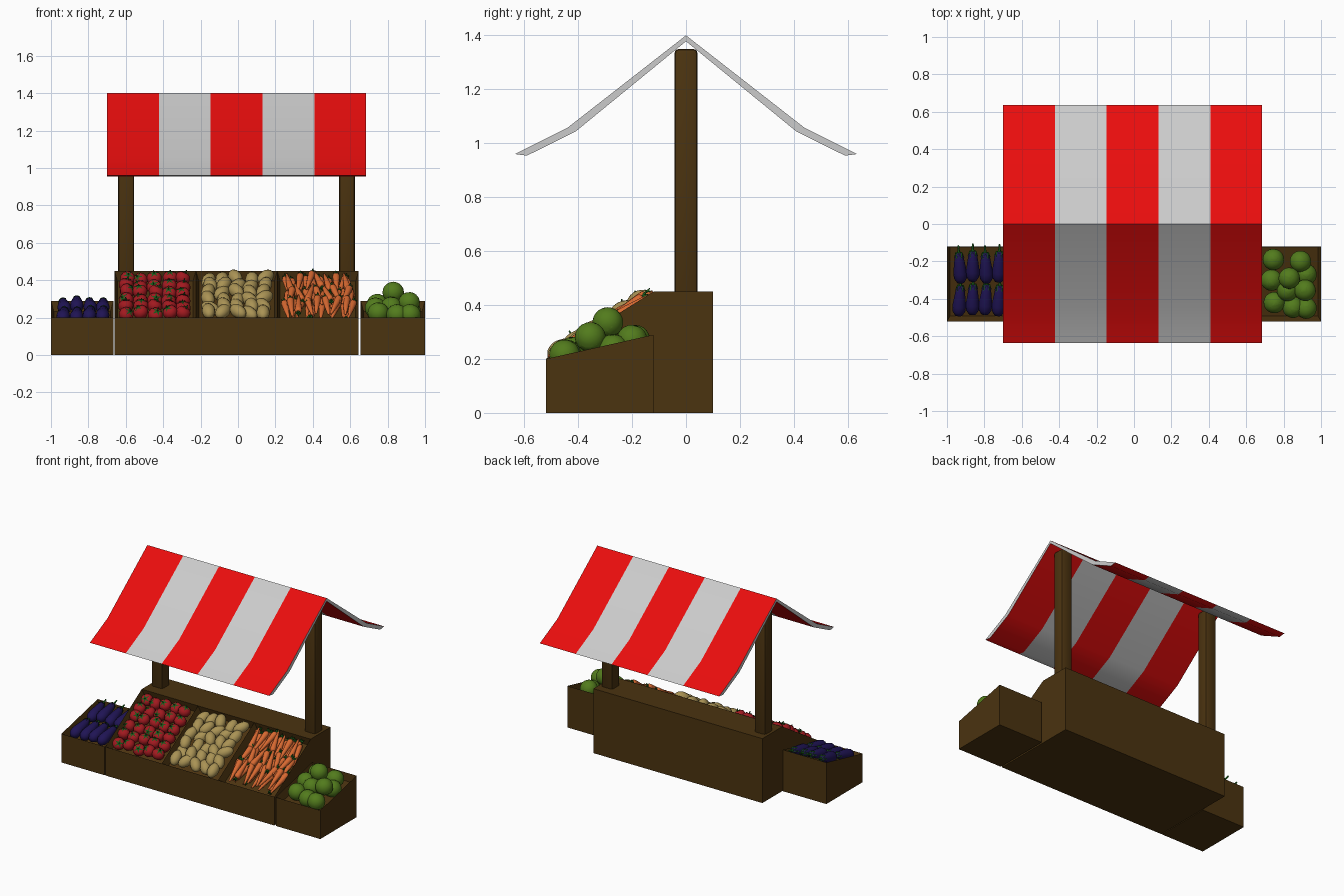
import bpy, bmesh, random
from math import sin, cos, pi, atan2, radians
from mathutils import Matrix, Vector

if "Cube" in bpy.data.objects:
    bpy.data.objects.remove(bpy.data.objects["Cube"])

random.seed(4)
T, R = Matrix.Translation, Matrix.Rotation
jit = lambda a: random.uniform(-a, a)


def material(name, *rgb):
    m = bpy.data.materials.new(name)
    m.diffuse_color = (*rgb, 1)
    m.use_nodes = True
    m.node_tree.nodes["Principled BSDF"].inputs["Base Color"].default_value = m.diffuse_color
    return m


WOOD = material("wood", 0.07, 0.033, 0.005)
RED = material("canopy_red", 0.82, 0.004, 0.004)
WHITE = material("canopy_white", 0.56, 0.56, 0.56)
TOMATO = material("tomato_red", 0.36, 0.01, 0.014)
PURPLE = material("eggplant_purple", 0.014, 0.007, 0.09)
TAN = material("potato_tan", 0.40, 0.29, 0.09)
ORANGE = material("carrot_orange", 0.68, 0.14, 0.03)
LEAF = material("leaf_green", 0.01, 0.10, 0.01)
CABBAGE = material("cabbage_green", 0.085, 0.20, 0.012)


def to_mesh(bm, name, mats, smooth=False):
    me = bpy.data.meshes.new(name)
    for f in bm.faces:
        f.smooth = smooth
    bm.to_mesh(me)
    bm.free()
    for m in mats:
        me.materials.append(m)
    return me


def place(name, me, matrix=Matrix()):
    ob = bpy.data.objects.new(name, me)
    ob.matrix_world = matrix
    bpy.context.collection.objects.link(ob)
    return ob


def sharp_smooth(ob):
    bpy.ops.object.select_all(action='DESELECT')
    ob.select_set(True)
    bpy.context.view_layer.objects.active = ob
    bpy.ops.object.shade_smooth_by_angle(angle=radians(35))


def lathe(bm, profile, seg=12, mat=0, M=Matrix()):
    """Spin (radius, height) points, bottom to top, about local z."""
    rings = []
    for r, z in profile:
        n = seg if r > 0 else 1
        rings.append([bm.verts.new(M @ Vector((r * cos(2 * pi * i / seg), r * sin(2 * pi * i / seg), z)))
                      for i in range(n)])
    for a, b in zip(rings, rings[1:]):
        for i in range(seg):
            j = (i + 1) % seg
            q = [a[i % len(a)], a[j % len(a)], b[j % len(b)], b[i % len(b)]]
            bm.faces.new(list(dict.fromkeys(q))).material_index = mat


def star(bm, n, tip, notch, mat=1):
    """Leaf star; centre, notch and tip are (radius, height)."""
    c = bm.verts.new((0, 0, notch[1] + 0.003))
    pts = []
    for i in range(2 * n):
        r, z = notch if i % 2 else tip
        pts.append(bm.verts.new((r * cos(pi * i / n), r * sin(pi * i / n), z)))
    for i in range(2 * n):
        bm.faces.new((c, pts[i], pts[(i + 1) % (2 * n)])).material_index = mat


def arc(r, n, start=-90, end=90):
    pts = [radians(start + (end - start) * i / n) for i in range(n + 1)]
    return [(0 if abs(cos(a)) < 1e-4 else r * cos(a), r * sin(a)) for a in pts]


# Wooden bins: extruded side profile, sloped face split into recessed trays
def bin_box(name, x0, x1, profile, trays=1):
    bm = bmesh.new()
    f = bm.faces.new([bm.verts.new((x0, y, z)) for y, z in profile])
    ext = bmesh.ops.extrude_face_region(bm, geom=[f])
    bmesh.ops.translate(bm, vec=(x1 - x0, 0, 0),
                        verts=[v for v in ext["geom"] if isinstance(v, bmesh.types.BMVert)])
    for i in range(1, trays):
        bmesh.ops.bisect_plane(bm, geom=bm.verts[:] + bm.edges[:] + bm.faces[:],
                               plane_co=(x0 + (x1 - x0) * i / trays, 0, 0), plane_no=(1, 0, 0))
    bmesh.ops.recalc_face_normals(bm, faces=bm.faces[:])
    slopes = [f for f in bm.faces if 0.3 < f.normal.z < 0.99]
    down = slopes[0].normal * -0.055
    bmesh.ops.inset_individual(bm, faces=slopes, thickness=0.022)
    bmesh.ops.translate(bm, vec=down, verts=list({v for f in slopes for v in f.verts}))
    return place(name, to_mesh(bm, name, [WOOD]))


side = [(-0.52, 0), (-0.12, 0), (-0.12, 0.29), (-0.52, 0.20)]
bin_box("main_counter", -0.66, 0.645,
        [(-0.52, 0), (0.10, 0), (0.10, 0.45), (-0.12, 0.45), (-0.52, 0.20)], 3)
bin_box("left_crate", -1.0, -0.666, side)
bin_box("right_crate", 0.656, 1.0, side)

# Posts with rounded edges
for name, x in (("left_post", -0.598), ("right_post", 0.583)):
    bm = bmesh.new()
    bmesh.ops.create_cube(bm, size=1, matrix=T((x, 0, 0.89)) @ Matrix.Diagonal((0.086, 0.086, 0.92, 1)))
    bmesh.ops.bevel(bm, geom=bm.edges[:], offset=0.016, segments=2, profile=0.5, affect='EDGES')
    sharp_smooth(place(name, to_mesh(bm, name, [WOOD])))

# Striped canopy: closed gable section swept through the stripe stations
outer = [(-0.635, 0.96), (-0.44, 1.057), (0, 1.40), (0.44, 1.057), (0.635, 0.96)]
inner = [(0.59, 0.954), (0.41, 1.043), (0, 1.378), (-0.41, 1.043), (-0.59, 0.954)]
section = outer + inner
bm = bmesh.new()
rows = [[bm.verts.new((-0.70 + 0.277 * i, y, z)) for y, z in section] for i in range(6)]
for s in range(5):
    for i in range(10):
        j = (i + 1) % 10
        f = bm.faces.new((rows[s][i], rows[s][j], rows[s + 1][j], rows[s + 1][i]))
        f.material_index = s % 2
for row in (rows[0], rows[-1]):
    for i in range(4):
        bm.faces.new((row[i], row[i + 1], row[8 - i], row[9 - i])).material_index = 1
bmesh.ops.recalc_face_normals(bm, faces=bm.faces[:])
sharp_smooth(place("canopy", to_mesh(bm, "canopy", [RED, WHITE])))

# Produce meshes
bm = bmesh.new()
lathe(bm, [(0, -0.036), (0.022, -0.032), (0.038, -0.014), (0.041, 0.004), (0.034, 0.022), (0.018, 0.031), (0, 0.029)])
star(bm, 5, (0.032, 0.031), (0.010, 0.035))
lathe(bm, [(0.004, 0.03), (0.003, 0.048), (0, 0.049)], 5, 1)
tomato = to_mesh(bm, "tomato", [TOMATO, LEAF], True)

bm = bmesh.new()
lathe(bm, [(r * 0.036, z * 0.056) for r, z in arc(1, 8)])
potato = to_mesh(bm, "potato", [TAN], True)

bm = bmesh.new()
lathe(bm, [(0, -0.10), (0.006, -0.095), (0.013, -0.03), (0.020, 0.05), (0.019, 0.062), (0.010, 0.070), (0, 0.070)], 10)
for k in range(4):
    lathe(bm, [(0.003, 0), (0.007, 0.016), (0, 0.032)], 5, 1,
          T((0, 0, 0.066)) @ R(k * pi / 2, 4, 'Z') @ R(0.45, 4, 'X'))
carrot = to_mesh(bm, "carrot", [ORANGE, LEAF], True)

bm = bmesh.new()
lathe(bm, [(0, -0.098), (0.020, -0.092), (0.034, -0.07), (0.037, -0.04), (0.030, 0.01), (0.024, 0.05), (0.016, 0.072), (0, 0.078)])
star(bm, 6, (0.029, 0.045), (0.020, 0.076))
lathe(bm, [(0.010, 0.072), (0.006, 0.09), (0.005, 0.115), (0, 0.117)], 6, 1)
eggplant = to_mesh(bm, "eggplant", [PURPLE, LEAF], True)

bm = bmesh.new()
lathe(bm, arc(0.055, 10), 16)
for k in range(5):  # wrapped outer leaves
    lathe(bm, arc(0.057, 5, 25, 90), 14, 0, R(k * 2 * pi / 5, 4, 'Z') @ R(1.25 + 0.12 * (k % 2), 4, 'X'))
cabbage = to_mesh(bm, "cabbage", [CABBAGE], True)

# Slope frames: x along the stall, y up the slope, z out of it
main_slope = T((0, -0.52, 0.20)) @ R(atan2(0.25, 0.40), 4, 'X')
side_slope = T((0, -0.52, 0.20)) @ R(atan2(0.09, 0.40), 4, 'X')
LIE = R(-pi / 2, 4, 'X')

# Tomatoes
for r in range(6):
    for c in range(5):
        place("tomato", tomato, main_slope @ T((-0.595 + 0.076 * c + jit(0.006), 0.062 + 0.07 * r + jit(0.006), -0.014 + jit(0.010)))
              @ R(jit(3), 4, 'Z') @ R(jit(0.8), 4, 'X'))

# Potatoes
for r in range(6):
    for c in range(5):
        place("potato", potato, main_slope @ T((-0.155 + 0.074 * c + jit(0.008), 0.068 + 0.067 * r + jit(0.008), -0.010 + jit(0.012)))
              @ R(jit(0.8), 4, 'Z') @ LIE @ R(jit(0.2), 4, 'Y'))

# Carrots: a bedded layer and a loose layer on top
for layer, (rows_n, cols, h) in enumerate(((3, 10, -0.026), (3, 7, 0.0))):
    for r in range(rows_n):
        for c in range(cols):
            u = 0.255 + 0.345 * (c + 0.5 * layer) / (cols - 1 + layer) + jit(0.006)
            turn = jit(0.28) + (pi if random.random() < 0.2 else 0)
            place("carrot", carrot, main_slope @ T((u, 0.125 + 0.118 * r + jit(0.015), h + jit(0.006)))
                  @ R(turn, 4, 'Z') @ LIE)

# Eggplants
for r in range(2):
    for c in range(4):
        place("eggplant", eggplant, side_slope @ T((-0.932 + 0.07 * c, 0.125 + 0.185 * r + jit(0.008), -0.008 + 0.012 * r + jit(0.006)))
              @ R(jit(0.1), 4, 'Z') @ R(0.08, 4, 'X') @ LIE)

# Cabbages
for p in [(0.745, -0.19, 0.27), (0.89, -0.20, 0.27), (0.83, -0.29, 0.335), (0.915, -0.355, 0.28),
          (0.75, -0.42, 0.225), (0.85, -0.445, 0.215), (0.735, -0.30, 0.25), (0.92, -0.45, 0.215),
          (0.92, -0.27, 0.235), (0.82, -0.355, 0.255)]:
    place("cabbage", cabbage, T(p) @ R(jit(3), 4, 'Z') @ R(jit(0.5), 4, 'X'))
